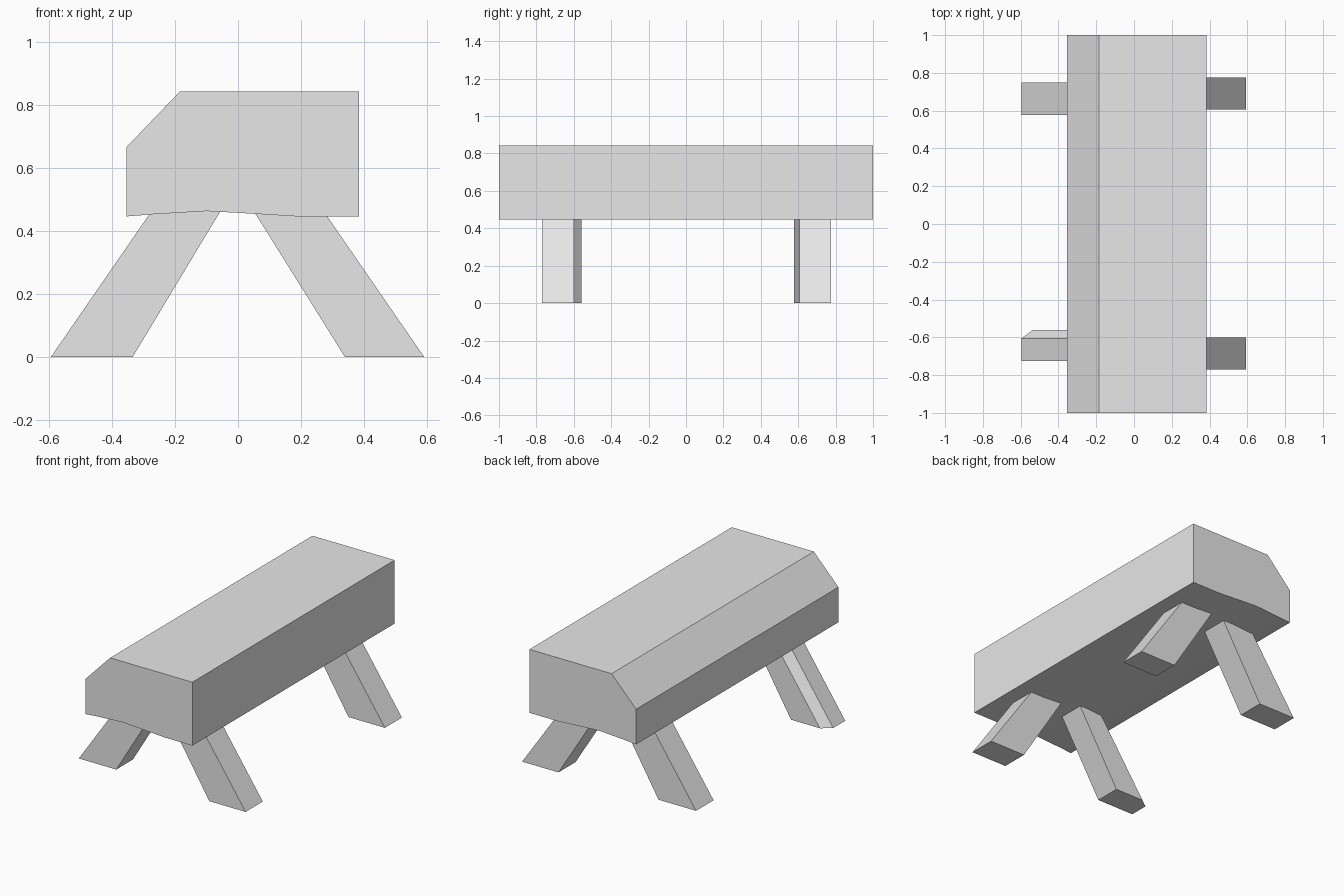
import bpy
import bmesh

cube = bpy.data.objects.get("Cube")
if cube:
    bpy.data.objects.remove(cube, do_unlink=True)

# Single grey material
grey = bpy.data.materials.new("light grey")
grey.use_nodes = True
grey.diffuse_color = (0.8, 0.8, 0.8, 1)
grey.node_tree.nodes["Principled BSDF"].inputs["Base Color"].default_value = (0.8, 0.8, 0.8, 1)


def loft(name, start, end):
    """Solid between two matching loops of 3D points."""
    bm = bmesh.new()
    a = [bm.verts.new(p) for p in start]
    b = [bm.verts.new(p) for p in end]
    bm.faces.new(a)
    bm.faces.new(b[::-1])
    for i in range(len(a)):
        j = (i + 1) % len(a)
        bm.faces.new((a[i], b[i], b[j], a[j]))
    bmesh.ops.recalc_face_normals(bm, faces=bm.faces)
    mesh = bpy.data.meshes.new(name)
    bm.to_mesh(mesh)
    bm.free()
    mesh.materials.append(grey)
    obj = bpy.data.objects.new(name, mesh)
    bpy.context.collection.objects.link(obj)
    return obj


# Beam: chamfered on one upper edge, slightly hollowed underneath
profile = [(-0.355, 0.447), (-0.27, 0.454), (-0.10, 0.464), (0.01, 0.458),
           (0.19, 0.447), (0.384, 0.447), (0.384, 0.844),
           (-0.185, 0.844), (-0.355, 0.667)]
loft("seat_beam", [(x, -1, z) for x, z in profile], [(x, 1, z) for x, z in profile])

# Splayed legs: foot and top given as (outer x, inner x), top buried in the beam
LEG_TOP = 0.48
RIGHT = ((-0.595, -0.335), (-0.264, -0.046))
LEFT = ((0.592, 0.340), (0.261, 0.040))


def leg(name, side, y0, y1, chipped=False):
    def section(xs, z):
        outer, inner = xs
        pts = [(inner, y0, z), (outer, y0, z)]
        if chipped:  # outer back corner cut away
            pts += [(outer, y1 - 0.045, z), (outer + 0.06, y1, z)]
        else:
            pts.append((outer, y1, z))
        return pts + [(inner, y1, z)]
    return loft(name, section(side[0], 0), section(side[1], LEG_TOP))


leg("front_right_leg", RIGHT, -0.725, -0.56, chipped=True)
leg("back_right_leg", RIGHT, 0.577, 0.75)
leg("front_left_leg", LEFT, -0.77, -0.60)
leg("back_left_leg", LEFT, 0.607, 0.775)
